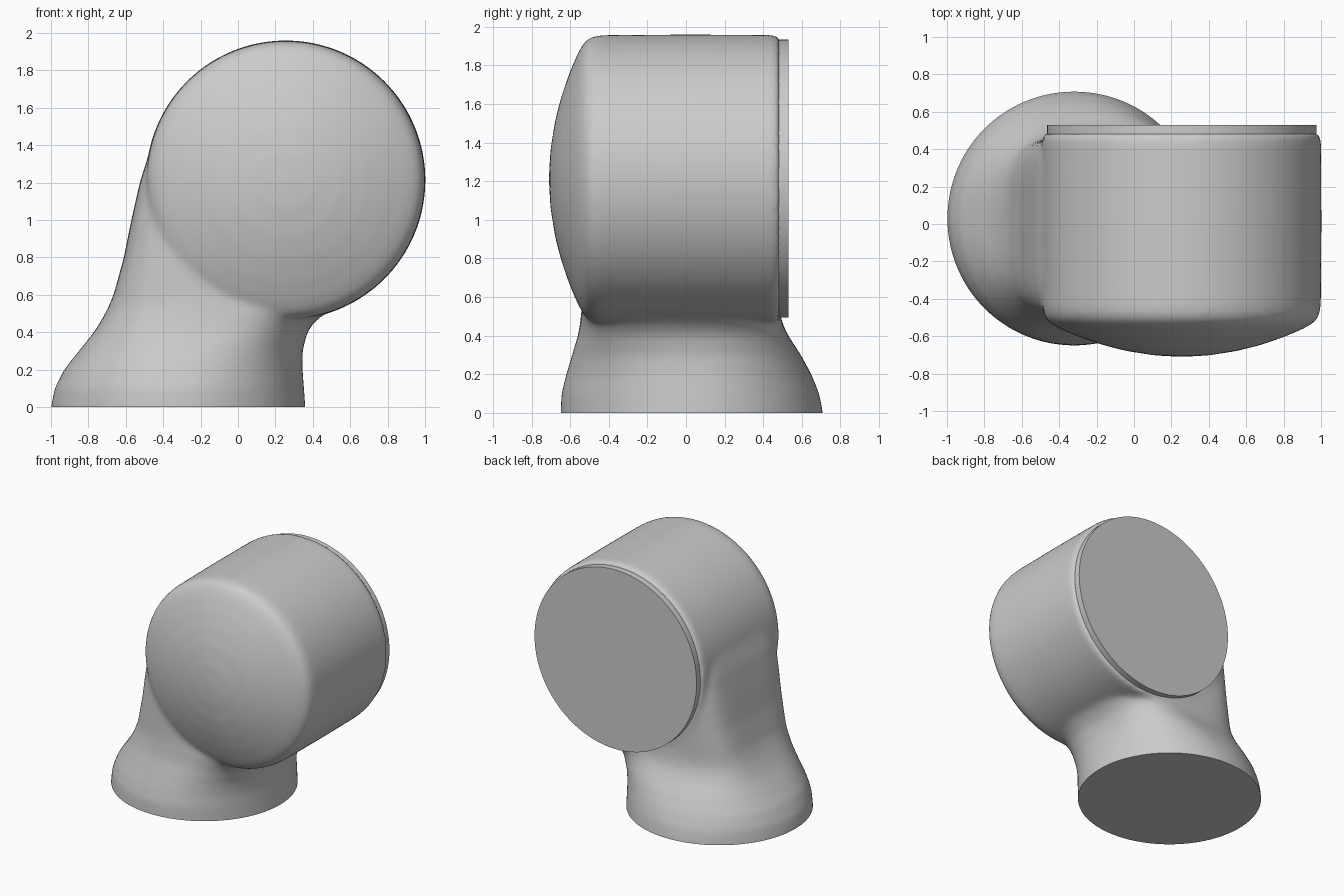
import bpy, bmesh
from math import sin, cos, tau, pi, copysign
from mathutils import Vector, Matrix

cube = bpy.data.objects.get("Cube")
if cube:
    bpy.data.objects.remove(cube, do_unlink=True)

HEAD = Vector((0.255, 0, 1.213))

grey = bpy.data.materials.new("satin grey")
grey.use_nodes = True
colour = (0.6, 0.6, 0.6, 1)
grey.diffuse_color = colour
grey.node_tree.nodes["Principled BSDF"].inputs["Base Color"].default_value = colour


def loft(name, rings):
    """Skin a stack of equal rings into a closed solid."""
    bm = bmesh.new()
    rows = [[bm.verts.new(p) for p in ring] for ring in rings]
    for a, b in zip(rows, rows[1:]):
        for i in range(len(a)):
            j = (i + 1) % len(a)
            bm.faces.new((a[i], a[j], b[j], b[i]))
    bm.faces.new(rows[0][::-1])
    bm.faces.new(rows[-1])
    bmesh.ops.recalc_face_normals(bm, faces=bm.faces)
    mesh = bpy.data.meshes.new(name)
    bm.to_mesh(mesh)
    bm.free()
    obj = bpy.data.objects.new(name, mesh)
    bpy.context.collection.objects.link(obj)
    mesh.materials.append(grey)
    return obj


def turned(name, profile, sides=128):
    """Round part about the head axis from (radius, y) pairs."""
    return loft(name, [[HEAD + Vector((r * cos(tau * i / sides), y, r * sin(tau * i / sides)))
                        for i in range(sides)] for r, y in profile])


def section(z, left, right, front, back, power, sides=96):
    """Rounded cross-section, boxier as power grows."""
    cx, hx, cy, hy = (left + right) / 2, (right - left) / 2, (front + back) / 2, (back - front) / 2
    ring = []
    for i in range(sides):
        c, s = cos(tau * i / sides), sin(tau * i / sides)
        n = 2 + (power - 2) * (1.5 if s > 0 else 1)
        ring.append(Vector((cx + hx * copysign(abs(c) ** (2 / n), c),
                            cy + hy * copysign(abs(s) ** (2 / n), s), z)))
    return ring


def smooth(obj, angle):
    bpy.ops.object.select_all(action='DESELECT')
    obj.select_set(True)
    bpy.context.view_layer.objects.active = obj
    bpy.ops.object.shade_smooth_by_angle(angle=angle)


# Domed drum
dome = [(r, -0.71 + r * r / 2.82) for r in (0.02, 0.15, 0.3, 0.42, 0.54, 0.64)]
drum = turned("drum", dome + [(0.69, -0.538), (0.72, -0.515), (0.738, -0.48), (0.744, -0.43),
                              (0.747, 0), (0.745, 0.455), (0.735, 0.485)])

# Neck flowing from the round foot into the drum
neck = loft("joint_housing", [section(*row) for row in (
    (-0.1, -1, 0.36, -0.65, 0.71, 2),
    (0, -1, 0.36, -0.65, 0.71, 2),
    (0.1, -0.98, 0.353, -0.645, 0.69, 2.05),
    (0.2, -0.93, 0.345, -0.62, 0.65, 2.15),
    (0.3, -0.85, 0.345, -0.59, 0.595, 2.35),
    (0.4, -0.77, 0.37, -0.56, 0.53, 2.7),
    (0.45, -0.738, 0.405, -0.55, 0.505, 2.9),
    (0.5, -0.71, 0.46, -0.545, 0.49, 3.1),
    (0.54, -0.69, 0.52, -0.54, 0.485, 3.3),
    (0.6, -0.665, 0.52, -0.535, 0.48, 3.6),
    (0.8, -0.61, 0.5, -0.53, 0.48, 4.2),
    (1, -0.57, 0.4, -0.525, 0.48, 4.6),
    (1.2, -0.525, 0.3, -0.52, 0.48, 5),
    (1.4, -0.462, 0.2, -0.51, 0.475, 5.5),
    (1.5, -0.42, 0.2, -0.49, 0.47, 5.5))])

# Fuse drum and neck, then soften the join
join = neck.modifiers.new("join", 'BOOLEAN')
join.operation, join.solver, join.object = 'UNION', 'EXACT', drum
remesh = neck.modifiers.new("remesh", 'REMESH')
remesh.mode, remesh.voxel_size = 'VOXEL', 0.02
soften = neck.modifiers.new("soften", 'SMOOTH')
soften.factor, soften.iterations = 0.5, 10
fused = bpy.data.meshes.new_from_object(neck.evaluated_get(bpy.context.evaluated_depsgraph_get()))
neck.modifiers.clear()
neck.data = fused
bpy.data.objects.remove(drum, do_unlink=True)

# Trim the foot flat on the ground
bm = bmesh.new()
bm.from_mesh(fused)
cut = bmesh.ops.bisect_plane(bm, geom=bm.verts[:] + bm.edges[:] + bm.faces[:],
                             plane_co=(0, 0, 0), plane_no=(0, 0, 1), clear_inner=True)
bmesh.ops.holes_fill(bm, edges=[e for e in cut["geom_cut"] if isinstance(e, bmesh.types.BMEdge)])
bmesh.ops.recalc_face_normals(bm, faces=bm.faces)
bm.to_mesh(fused)
bm.free()
fused.materials.clear()
fused.materials.append(grey)
smooth(neck, pi / 4)

# Flat mounting flange behind the drum
flange = turned("mounting_flange", [(0.72, 0.46), (0.72, 0.53)])
smooth(flange, pi / 6)
